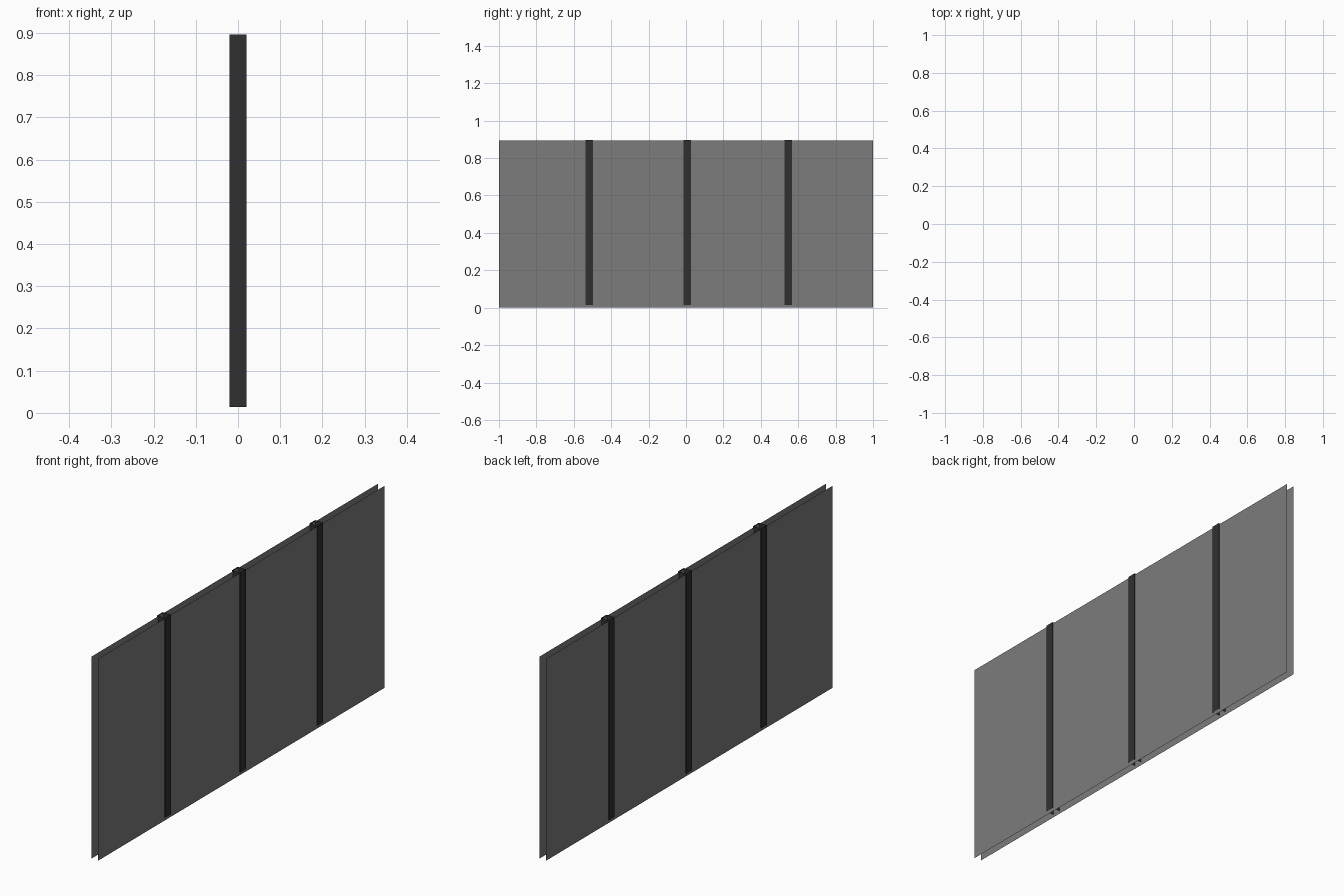
import bpy

if "Cube" in bpy.data.objects:
    bpy.data.objects.remove(bpy.data.objects["Cube"])

def material(name, color):
    m = bpy.data.materials.new(name)
    m.diffuse_color = color
    m.use_nodes = True
    m.node_tree.nodes["Principled BSDF"].inputs["Base Color"].default_value = m.diffuse_color
    return m

glass = material("smoked_glass", (0.2, 0.2, 0.2, 0.55))
metal = material("dark_metal", (0.03, 0.03, 0.03, 1))

def mesh_object(name, verts, faces, mat):
    me = bpy.data.meshes.new(name)
    me.from_pydata(verts, [], faces)
    me.materials.append(mat)
    ob = bpy.data.objects.new(name, me)
    bpy.context.collection.objects.link(ob)
    return ob

# Two parallel single-sheet panes, facing outwards
for side, s in (("right", 1), ("left", -1)):
    x = s * 0.0165
    mesh_object("glass_pane_" + side,
                [(x, -s, 0), (x, s, 0), (x, s, 0.893), (x, -s, 0.893)],
                [(0, 1, 2, 3)], glass)

# Open-ended square posts wrapped around both panes
def post(name, y, hx=0.02, hy=0.0195, z0=0.014, z1=0.897):
    ring = [(-hx, y - hy), (hx, y - hy), (hx, y + hy), (-hx, y + hy)]
    verts = [(px, py, z) for z in (z0, z1) for px, py in ring]
    faces = [(i, (i + 1) % 4, (i + 1) % 4 + 4, i + 4) for i in range(4)]
    mesh_object(name, verts, faces, metal)

for name, y in (("front", -0.517), ("middle", 0.007), ("back", 0.547)):
    post(name + "_post", y)
